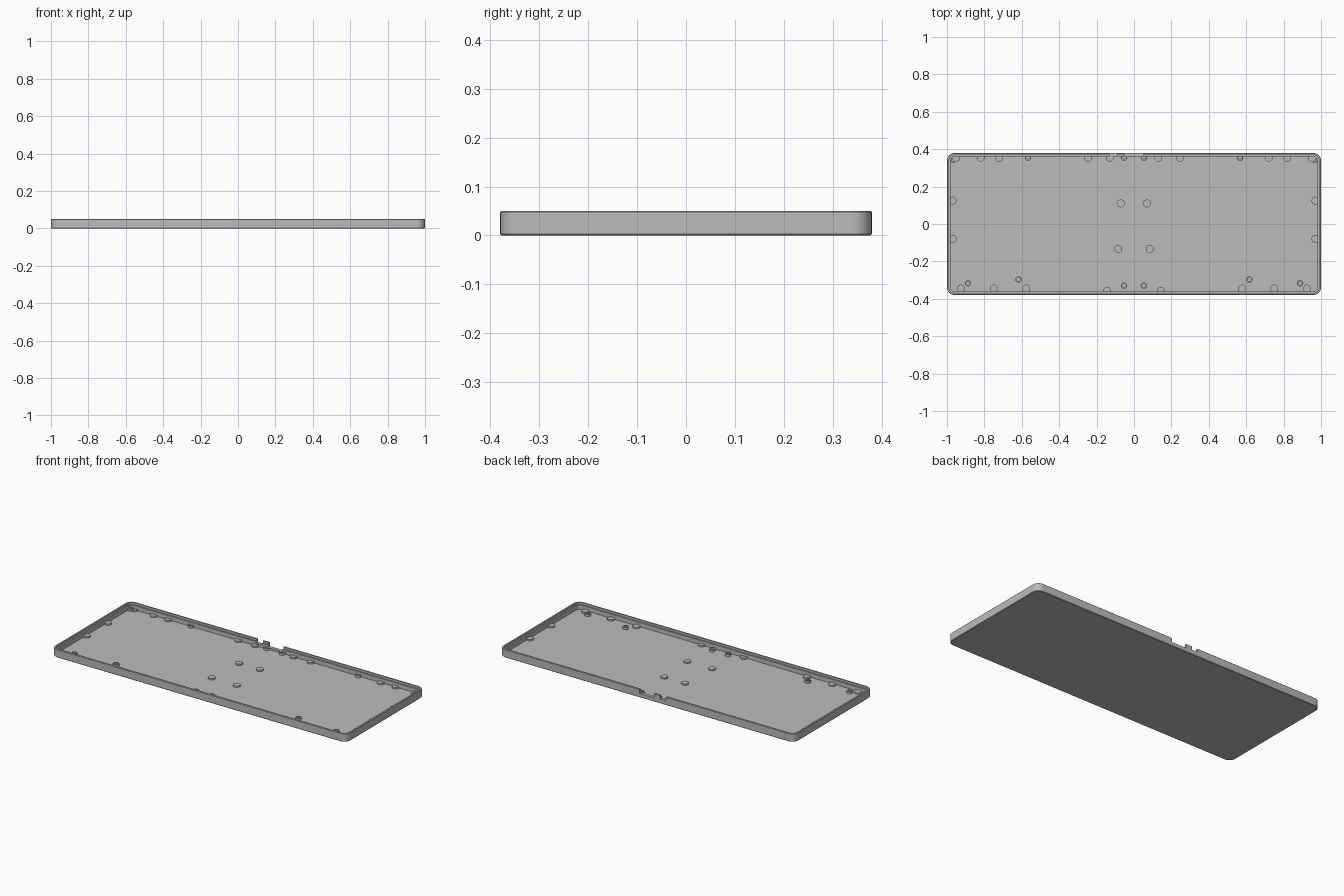
import bpy, bmesh, math

cube = bpy.data.objects.get("Cube")
if cube:
    bpy.data.objects.remove(cube, do_unlink=True)

grey = bpy.data.materials.new("mid grey")
grey.use_nodes = True
grey.diffuse_color = (0.5, 0.5, 0.5, 1)
grey.node_tree.nodes["Principled BSDF"].inputs["Base Color"].default_value = (0.5, 0.5, 0.5, 1)

HALF_X, HALF_Y, HEIGHT, RADIUS = 1.0, 0.38, 0.05, 0.042
FLOOR = 0.012


def rounded_loop(inset, z, steps=10):
    """Points of a rounded rectangle, inset from the outer outline."""
    r = RADIUS - inset
    points = []
    for corner, (sx, sy) in enumerate([(1, 1), (-1, 1), (-1, -1), (1, -1)]):
        for i in range(steps + 1):
            a = (corner + i / steps) * math.pi / 2
            points.append((sx * (HALF_X - RADIUS) + r * math.cos(a),
                           sy * (HALF_Y - RADIUS) + r * math.sin(a), z))
    return points


def circle_loop(x, y, r, z, sides=24):
    return [(x + r * math.cos(2 * math.pi * i / sides),
             y + r * math.sin(2 * math.pi * i / sides), z) for i in range(sides)]


def skin(bm, loops):
    """Join successive loops with quads and cap both ends."""
    rings = [[bm.verts.new(p) for p in loop] for loop in loops]
    for a, b in zip(rings, rings[1:]):
        for i in range(len(a)):
            j = (i + 1) % len(a)
            bm.faces.new((a[i], a[j], b[j], b[i]))
    bm.faces.new(rings[0][::-1])
    bm.faces.new(rings[-1])


def finish(bm, name):
    bmesh.ops.recalc_face_normals(bm, faces=bm.faces)
    mesh = bpy.data.meshes.new(name)
    bm.to_mesh(mesh)
    bm.free()
    mesh.materials.append(grey)
    obj = bpy.data.objects.new(name, mesh)
    bpy.context.collection.objects.link(obj)
    bpy.ops.object.select_all(action='DESELECT')
    obj.select_set(True)
    bpy.context.view_layer.objects.active = obj
    return obj


# Tray: floor, wall and stepped rim from one swept profile of (inset, height)
bm = bmesh.new()
tray_profile = [(0.003, 0), (0, 0.003), (0, HEIGHT - 0.002), (0.002, HEIGHT),
                (0.011, HEIGHT), (0.011, 0.038), (0.02, 0.038), (0.02, FLOOR)]
skin(bm, [rounded_loop(i, z) for i, z in tray_profile])
tray = finish(bm, "tray")

# Port openings in the back wall
for x0, x1, bottom in [(-0.13, -0.09, 0.028), (-0.05, 0.05, 0.024)]:
    bm = bmesh.new()
    bmesh.ops.create_cube(bm, size=1)
    for v in bm.verts:
        v.co.x = x1 if v.co.x > 0 else x0
        v.co.y = HALF_Y + (0.02 if v.co.y > 0 else -0.03)
        v.co.z = 0.08 if v.co.z > 0 else bottom
    cutter = finish(bm, "port_cutter")
    cutter.hide_render = True
    bpy.context.view_layer.objects.active = tray
    cut = tray.modifiers.new("port", 'BOOLEAN')
    cut.operation = 'DIFFERENCE'
    cut.solver = 'EXACT'
    cut.object = cutter
    bpy.ops.object.modifier_apply(modifier=cut.name)
    bpy.data.objects.remove(cutter, do_unlink=True)

bpy.ops.object.select_all(action='DESELECT')
tray.select_set(True)
bpy.context.view_layer.objects.active = tray
bpy.ops.object.shade_smooth_by_angle(angle=math.radians(30))


def posts(name, spots, profile):
    """Turned posts, mirrored to both sides of the tray."""
    bm = bmesh.new()
    for x, y in spots:
        for side in (-1, 1):
            skin(bm, [circle_loop(side * x, y, r, z) for r, z in profile])
    finish(bm, name)
    bpy.ops.object.shade_smooth_by_angle(angle=math.radians(30))


# Low solid support pads
pad_spots = [(x, 0.354) for x in (0.13, 0.245, 0.72, 0.82, 0.95)]
pad_spots += [(x, -0.345) for x in (0.577, 0.75, 0.925)]
pad_spots += [(0.97, 0.125), (0.97, -0.08), (0.143, -0.357),
              (0.07, 0.11), (0.084, -0.133)]
posts("support_pads", pad_spots, [(0.021, FLOOR - 0.004), (0.021, 0.021)])

# Taller screw posts with a blind hole
screw_spots = [(0.053, 0.354), (0.567, 0.354), (0.966, 0.343),
               (0.053, -0.33), (0.617, -0.297), (0.888, -0.317)]
posts("screw_posts", screw_spots,
      [(0.017, FLOOR - 0.004), (0.017, 0.026), (0.01, 0.026), (0.01, FLOOR)])
